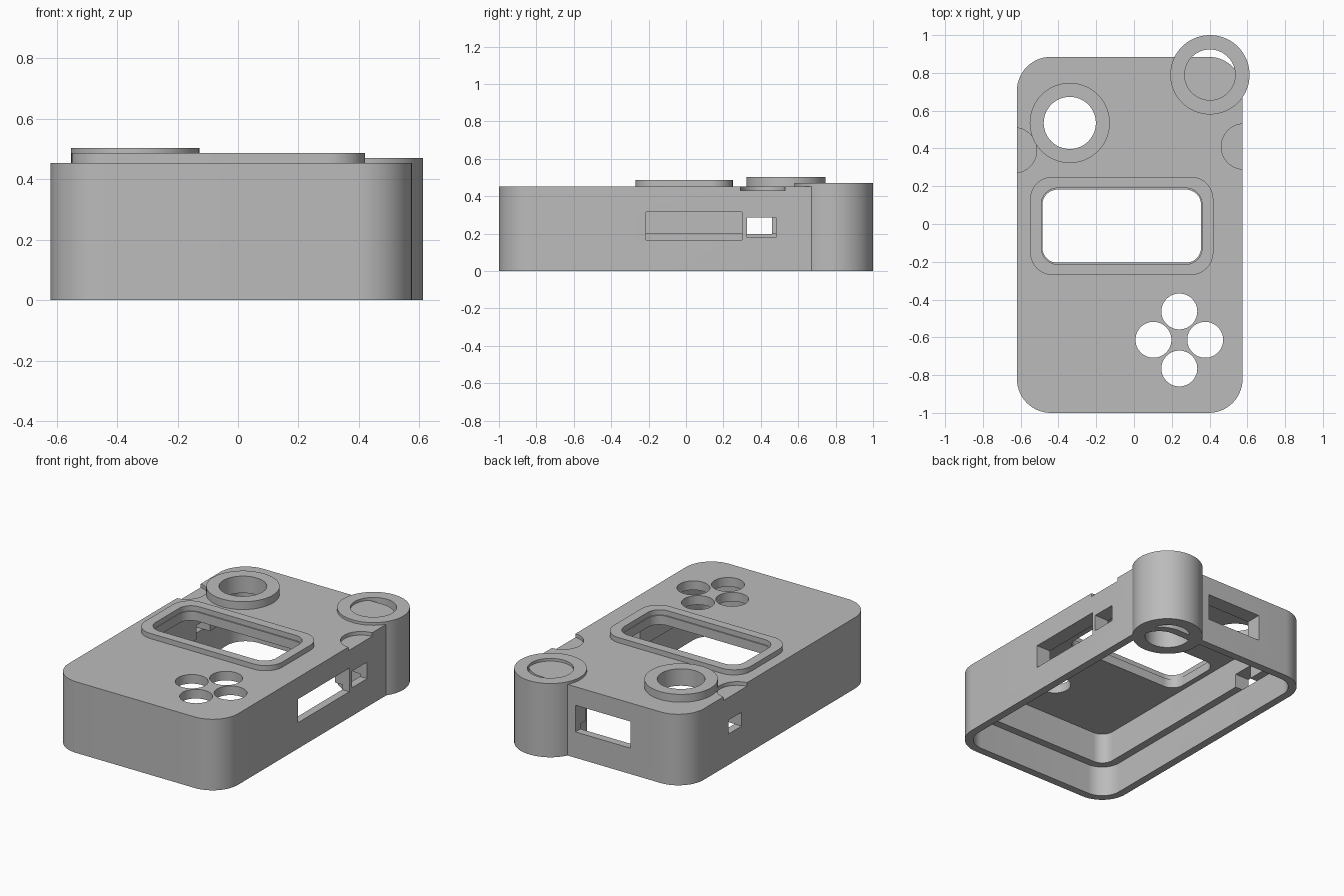
import bpy, bmesh, math

if "Cube" in bpy.data.objects:
    bpy.data.objects.remove(bpy.data.objects["Cube"], do_unlink=True)

grey = bpy.data.materials.new("plain_grey")
grey.use_nodes = True
colour = (0.5, 0.5, 0.5, 1)
grey.diffuse_color = colour
grey.node_tree.nodes["Principled BSDF"].inputs["Base Color"].default_value = colour


def rounded_rect(x0, x1, y0, y1, r, steps=14):
    corners = [(x1 - r, y1 - r), (x0 + r, y1 - r), (x0 + r, y0 + r), (x1 - r, y0 + r)]
    points = []
    for q, (cx, cy) in enumerate(corners):
        for i in range(steps + 1):
            a = (q + i / steps) * math.pi / 2
            points.append((cx + r * math.cos(a), cy + r * math.sin(a)))
    return points


def circle(cx, cy, r, n=72):
    return [(cx + r * math.cos(2 * math.pi * i / n), cy + r * math.sin(2 * math.pi * i / n))
            for i in range(n)]


def prism(name, outline, z0, z1):
    bm = bmesh.new()
    base = bm.faces.new([bm.verts.new((x, y, z0)) for x, y in outline])
    top = bmesh.ops.extrude_face_region(bm, geom=[base])["geom"]
    bmesh.ops.translate(bm, vec=(0, 0, z1 - z0),
                        verts=[g for g in top if isinstance(g, bmesh.types.BMVert)])
    bmesh.ops.recalc_face_normals(bm, faces=bm.faces)
    mesh = bpy.data.meshes.new(name)
    bm.to_mesh(mesh)
    bm.free()
    mesh.materials.append(grey)
    obj = bpy.data.objects.new(name, mesh)
    bpy.context.collection.objects.link(obj)
    return obj


def box(x0, x1, y0, y1, z0, z1):
    return prism("cutter", [(x0, y0), (x1, y0), (x1, y1), (x0, y1)], z0, z1)


def cut(obj, cutter):
    cutter.hide_render = True
    mod = obj.modifiers.new("cut", "BOOLEAN")
    mod.operation, mod.solver, mod.object = "DIFFERENCE", "EXACT", cutter
    bpy.context.view_layer.objects.active = obj
    bpy.ops.object.modifier_apply(modifier=mod.name)
    bpy.data.objects.remove(cutter, do_unlink=True)


X0, X1, Y0, Y1, TOP, R = -0.62, 0.575, -1.0, 0.885, 0.453, 0.18


def inset_outline(t):
    return rounded_rect(X0 + t, X1 - t, Y0 + t, Y1 - t, R - t)


# Hollow case, open below, with a stepped wall for the lid
case = prism("case", inset_outline(0), 0, TOP)
cut(case, prism("cutter", inset_outline(0.1), -0.1, 0.395))
cut(case, prism("cutter", inset_outline(0.05), -0.1, 0.197))

# Button holes in a diamond
for x, y in [(0.24, -0.463), (0.24, -0.765), (0.103, -0.613), (0.377, -0.613)]:
    cut(case, prism("cutter", circle(x, y, 0.095), 0.3, 0.6))

# Screen window
cut(case, prism("cutter", rounded_rect(-0.485, 0.355, -0.205, 0.182, 0.08), 0.3, 0.6))

# Shallow thumb notches on both long edges
for x, y in [(-0.635, 0.39), (0.582, 0.41)]:
    cut(case, prism("cutter", circle(x, y, 0.12), 0.43, 0.6))

# Ports in the side and back walls
cut(case, box(0.4, 0.7, -0.215, 0.30, 0.165, 0.315))
cut(case, box(0.4, 0.7, 0.325, 0.48, 0.18, 0.285))
cut(case, box(-0.7, -0.45, 0.325, 0.46, 0.197, 0.285))
cut(case, box(-0.23, 0.16, 0.7, 1.0, 0.165, 0.335))

# Raised screen frame
frame = prism("screen_frame", rounded_rect(-0.55, 0.42, -0.27, 0.25, 0.12), 0.44, 0.486)
cut(frame, prism("cutter", rounded_rect(-0.49, 0.36, -0.213, 0.19, 0.085), 0.3, 0.6))

# Raised ring around the stick hole
RING = (-0.34, 0.535)
cut(case, prism("cutter", circle(*RING, 0.138), 0.3, 0.6))
ring = prism("stick_ring", circle(*RING, 0.212), 0.43, 0.503)
cut(ring, prism("cutter", circle(*RING, 0.138), 0.3, 0.6))

# Corner strap tube
tube = prism("strap_tube", circle(0.402, 0.79, 0.21), 0, 0.47)
cut(tube, prism("cutter", circle(0.402, 0.79, 0.134), -0.1, 0.6))

# Smooth rounded walls, sharp edges
for obj in (case, frame, ring, tube):
    bpy.ops.object.select_all(action="DESELECT")
    obj.select_set(True)
    bpy.context.view_layer.objects.active = obj
    bpy.ops.object.shade_smooth_by_angle(angle=math.radians(30))
